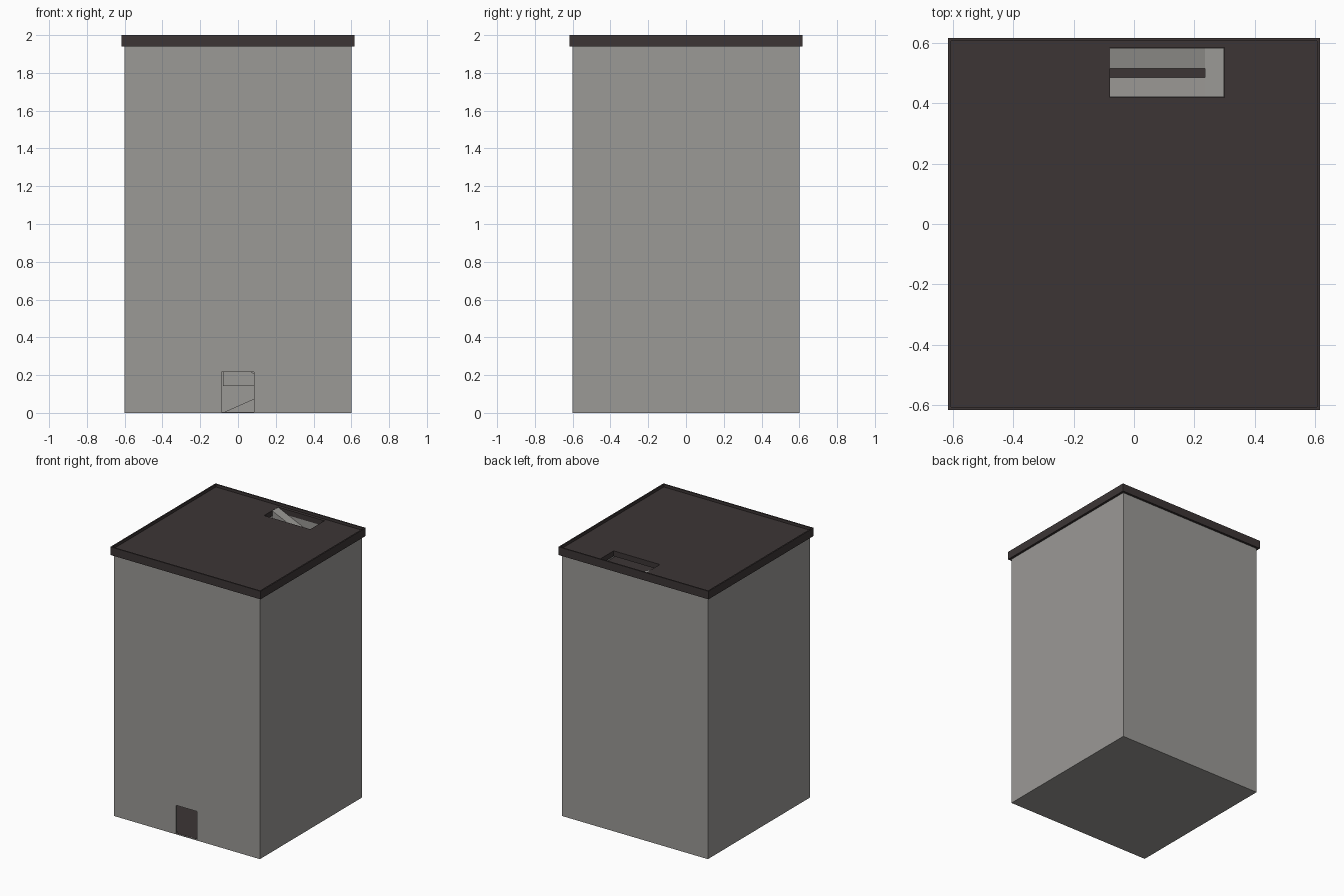
import bpy, bmesh

if "Cube" in bpy.data.objects:
    bpy.data.objects.remove(bpy.data.objects["Cube"])


def material(name, rgb):
    m = bpy.data.materials.new(name)
    m.diffuse_color = (*rgb, 1)
    m.use_nodes = True
    m.node_tree.nodes["Principled BSDF"].inputs["Base Color"].default_value = m.diffuse_color
    return m


LIGHT = material("light_concrete", (0.328, 0.319, 0.305))
DARK = material("dark_brown", (0.045, 0.036, 0.036))


def make(name, bm, mat):
    bmesh.ops.recalc_face_normals(bm, faces=bm.faces)
    me = bpy.data.meshes.new(name)
    bm.to_mesh(me)
    bm.free()
    me.materials.append(mat)
    ob = bpy.data.objects.new(name, me)
    bpy.context.collection.objects.link(ob)
    return ob


def ring(name, mat, loops):
    """Closed loft through rectangles given as ((x0, x1, y0, y1), z)."""
    bm = bmesh.new()
    rows = [[bm.verts.new((r[i], r[j], z)) for i, j in ((0, 2), (1, 2), (1, 3), (0, 3))]
            for r, z in loops]
    for a, b in zip(rows, rows[1:] + rows[:1]):
        for i in range(4):
            k = (i + 1) % 4
            bm.faces.new((a[i], a[k], b[k], b[i]))
    return make(name, bm, mat)


def prism(name, mat, profile, y0, y1):
    """Extrude an (x, z) profile along y."""
    bm = bmesh.new()
    f = bm.faces.new([bm.verts.new((x, y0, z)) for x, z in profile])
    ext = bmesh.ops.extrude_face_region(bm, geom=[f])["geom"]
    bmesh.ops.translate(bm, vec=(0, y1 - y0, 0),
                        verts=[v for v in ext if isinstance(v, bmesh.types.BMVert)])
    return make(name, bm, mat)


def box(name, mat, x0, x1, y0, y1, z0, z1):
    return prism(name, mat, [(x0, z0), (x1, z0), (x1, z1), (x0, z1)], y0, y1)


def square(h):
    return (-h, h, -h, h)


WALL, INNER, ROOF = 0.60, 0.58, 0.617
EAVE, DECK, TOP = 1.94, 1.98, 2.0
STOREYS = 7
PITCH = DECK / STOREYS
HX0, HX1, HY0, HY1 = -0.08, 0.30, 0.42, 0.585
HOLE = (HX0, HX1, HY0, HY1)
LAND = 0.235

# Outer walls with a door opening cut in the front
walls = ring("outer_walls", LIGHT, [(square(WALL), 0), (square(WALL), EAVE + 0.01),
                                    (square(INNER + 0.01), EAVE + 0.01), (square(INNER + 0.01), 0)])
cutter = box("door_cutter", LIGHT, -0.088, 0.085, -0.7, -0.5, 0.004, 0.216)
cutter.hide_render = True
cutter.hide_viewport = True
cut = walls.modifiers.new("door_opening", "BOOLEAN")
cut.operation = "DIFFERENCE"
cut.solver = "EXACT"
cut.object = cutter

# Base plate and dark ground floor
box("base_plate", LIGHT, -0.592, 0.592, -0.592, 0.592, 0, 0.003)
box("ground_floor", DARK, -0.591, 0.591, -0.591, 0.591, 0.002, 0.005)

# Upper floors, each with the stairwell opening
for k in range(1, STOREYS):
    z = k * PITCH
    ring(f"floor_{k}", DARK, [(square(0.588), z - 0.06), (square(0.588), z), (HOLE, z), (HOLE, z - 0.06)])

# Roof: overhanging slab with low parapet and stairwell opening
ring("roof", DARK, [(HOLE, EAVE), (square(ROOF), EAVE), (square(ROOF), TOP),
                    (square(ROOF - 0.01), TOP), (square(ROOF - 0.01), DECK), (HOLE, DECK)])

# Stairs: two ramps and a landing per storey
for k in range(STOREYS):
    z, mid, up = k * PITCH, (k + 0.5) * PITCH, (k + 1) * PITCH
    a, b = HX0 + 0.001, LAND
    prism(f"lower_ramp_{k}", LIGHT, [(a, z + 0.002), (b, z + 0.002), (b, mid)], HY0 + 0.001, 0.485)
    prism(f"upper_ramp_{k}", LIGHT, [(a, mid), (b, mid), (a, up - 0.001)], 0.515, HY1 - 0.001)
    box(f"landing_{k}", LIGHT, b, HX1 - 0.001, HY0 + 0.001, HY1 - 0.001, mid - 0.015, mid)
